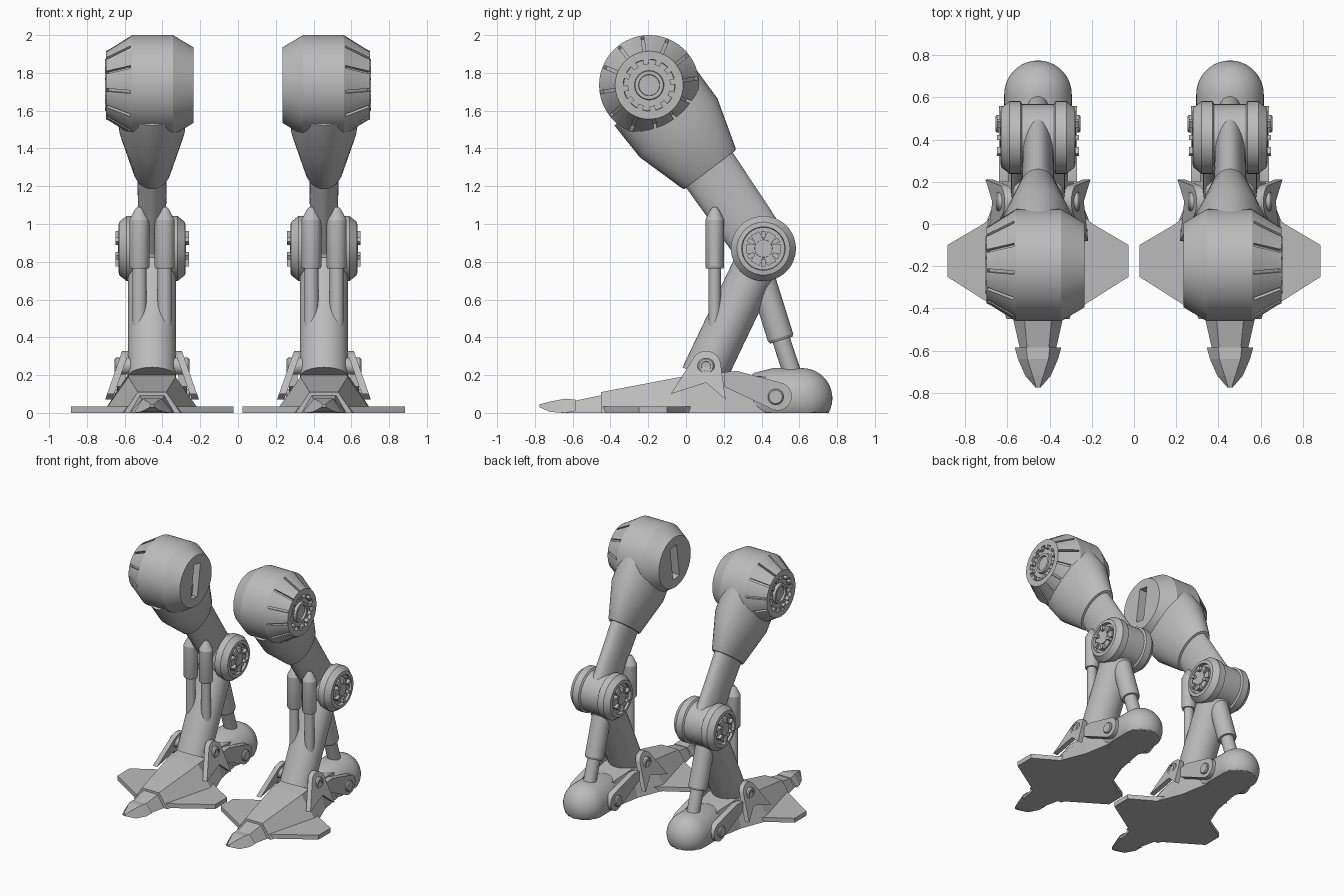
import bpy, bmesh, math
from math import pi, sin, cos
from mathutils import Vector, Matrix

if "Cube" in bpy.data.objects:
    bpy.data.objects.remove(bpy.data.objects["Cube"])

grey = bpy.data.materials.new("plain_grey")
grey.use_nodes = True
tone = (0.5, 0.5, 0.5, 1)
grey.diffuse_color = tone
grey.node_tree.nodes["Principled BSDF"].inputs["Base Color"].default_value = tone

LEG_X = 0.455
HIP, KNEE = (-0.195, 1.735), (0.41, 0.87)


# Each part is made once around x = 0 with +x outward, then placed on both legs
def place(name, bm, smooth=True, cutter=None):
    bmesh.ops.recalc_face_normals(bm, faces=bm.faces)
    for label, side in (("left", 1), ("right", -1)):
        obs = []
        for part in (bm, cutter):
            if part is None:
                continue
            copy = part.copy()
            copy.transform(Matrix.Translation((side * LEG_X, 0, 0)) @ Matrix.Diagonal((side, 1, 1, 1)))
            if side < 0:
                bmesh.ops.reverse_faces(copy, faces=copy.faces)
            me = bpy.data.meshes.new(f"{label}_{name}")
            copy.to_mesh(me)
            copy.free()
            ob = bpy.data.objects.new(f"{label}_{name}", me)
            bpy.context.collection.objects.link(ob)
            me.materials.append(grey)
            obs.append(ob)
        ob = obs[0]
        if cutter:
            mod = ob.modifiers.new("cut", "BOOLEAN")
            mod.operation, mod.object, mod.solver = "DIFFERENCE", obs[1], "EXACT"
            cut = ob.evaluated_get(bpy.context.evaluated_depsgraph_get())
            me = bpy.data.meshes.new_from_object(cut)
            ob.modifiers.clear()
            ob.data = me
            bpy.data.objects.remove(obs[1])
        if smooth:
            bpy.ops.object.select_all(action="DESELECT")
            ob.select_set(True)
            bpy.context.view_layer.objects.active = ob
            bpy.ops.object.shade_smooth_by_angle(angle=math.radians(25))


# Skin a list of closed point rings, capped at both ends
def skin(rings, bm=None):
    bm = bm or bmesh.new()
    vs = [[bm.verts.new(p) for p in r] for r in rings]
    n = len(vs[0])
    for a, b in zip(vs, vs[1:]):
        for i in range(n):
            j = (i + 1) % n
            bm.faces.new((a[i], a[j], b[j], b[i]))
    bm.faces.new(vs[0][::-1])
    bm.faces.new(vs[-1])
    return bm


def ring(c, u, v, seg=48):
    c, u, v = Vector(c), Vector(u), Vector(v)
    return [c + u * cos(2 * pi * i / seg) + v * sin(2 * pi * i / seg) for i in range(seg)]


# Round part about an x axis at (y, z); profile lists (x, radius)
def wheel(center, profile, bm=None, seg=48):
    return skin([ring((x, *center), (0, r, 0), (0, 0, r), seg) for x, r in profile], bm)


# Limb in the yz plane; stations list (y, z, half width in x, half depth)
def limb(stations, x=0, bm=None, seg=40):
    d = Vector((0, stations[-1][0] - stations[0][0], stations[-1][1] - stations[0][1])).normalized()
    side = Vector((0, -d.z, d.y))
    return skin([ring((x, y, z), (rx, 0, 0), side * rd, seg) for y, z, rx, rd in stations], bm)


def box(bm, size, matrix):
    bmesh.ops.create_cube(bm, size=1, matrix=matrix @ Matrix.Diagonal((*size, 1)))


# Blocks repeated around an x axis, at radius r and offset x
def radial(bm, center, count, x, r, size, phase=0, tilt=0):
    for i in range(count):
        m = (Matrix.Translation((0, *center)) @ Matrix.Rotation(2 * pi * i / count + phase, 4, "X")
             @ Matrix.Translation((x, 0, r)) @ Matrix.Rotation(tilt, 4, "Y"))
        box(bm, size, m)


# Flat plate in the yz plane, leaning outward towards its foot, on both sides of the leg
def plates(outline, x, thick, lean=0):
    bm = bmesh.new()
    for s in (1, -1):
        skin([[(s * (x + t + lean * (0.3 - z)), y, z) for y, z in outline] for t in (0, thick)], bm)
    return bm


def arc(cy, cz, r, a0, a1, n=14):
    return [(cy + r * cos(math.radians(a0 + (a1 - a0) * i / n)),
             cz + r * sin(math.radians(a0 + (a1 - a0) * i / n))) for i in range(n + 1)]


# Hip drum with a stepped outer face, radial slits and an inner slot
hip = wheel(HIP, [(-0.22, 0.2), (-0.11, 0.265), (0.105, 0.265), (0.225, 0.19), (0.245, 0.18),
                  (0.245, 0.137), (0.222, 0.135), (0.222, 0.078), (0.245, 0.075), (0.245, 0.056),
                  (0.23, 0.054)], seg=64)
cuts = bmesh.new()
radial(cuts, HIP, 12, 0.18, 0.222, (0.15, 0.016, 0.045), phase=math.radians(8), tilt=0.57)
box(cuts, (0.16, 0.08, 0.26), Matrix.Translation((-0.22, *HIP)) @ Matrix.Rotation(-0.15, 4, "X"))
place("hip_drum", hip, cutter=cuts)
teeth = bmesh.new()
radial(teeth, HIP, 12, 0.233, 0.124, (0.03, 0.03, 0.026), phase=math.radians(8))
place("hip_teeth", teeth, smooth=False)

# Thigh housing and the slimmer bar that enters the knee
place("thigh_housing", limb([(-0.17, 1.68, 0.175, 0.262), (-0.04, 1.51, 0.175, 0.258),
                             (0.12, 1.297, 0.102, 0.178), (0.127, 1.287, 0.095, 0.17)]))
place("thigh_bar", limb([(0.1, 1.32, 0.078, 0.155), (0.41, 0.87, 0.072, 0.145)]))

# Knee drum, rims, spokes and hub
place("knee_drum", wheel(KNEE, [(-0.1, 0.158), (0.1, 0.158)]))
rims, spokes = bmesh.new(), bmesh.new()
for s in (1, -1):
    wheel(KNEE, [(s * x, r) for x, r in ((0.075, 0.16), (0.083, 0.172), (0.135, 0.172), (0.175, 0.14),
                                         (0.178, 0.115), (0.155, 0.112), (0.155, 0.05), (0.18, 0.046))], rims)
    radial(spokes, KNEE, 6, s * 0.172, 0.076, (0.045, 0.024, 0.036))
    radial(spokes, KNEE, 6, s * 0.163, 0.066, (0.022, 0.05, 0.05), phase=pi / 6)
place("knee_rims", rims)
place("knee_spokes", spokes, smooth=False)

# Shin
place("shin", limb([(0.415, 0.87, 0.127, 0.12), (0.357, 0.75, 0.127, 0.12), (0.09, 0.19, 0.127, 0.12)]))

# Twin front pistons
front = bmesh.new()
for x in (-0.067, 0.067):
    limb([(0.152, 0.45, 0.037, 0.033), (0.152, 0.78, 0.037, 0.033)], x, front, 24)
    limb([(0.152, 0.765, 0.048, 0.046), (0.152, 0.775, 0.053, 0.05), (0.152, 1.02, 0.053, 0.05),
          (0.152, 1.07, 0.028, 0.026), (0.152, 1.09, 0.012, 0.012)], x, front, 24)
place("front_pistons", front)

# Rear piston sleeve and rod
place("rear_sleeve", limb([(0.4, 0.72, 0.07, 0.07), (0.5, 0.4, 0.07, 0.07), (0.505, 0.385, 0.062, 0.062)]))
place("rear_rod", limb([(0.49, 0.43, 0.048, 0.048), (0.585, 0.14, 0.048, 0.048)]))

# Heel: rounded capsule flattened on the ground
heel_rings = [(0.32, 0.1), (0.36, 0.135), (0.46, 0.16)]
heel_rings += [(0.615 + 0.16 * sin(a), 0.16 * cos(a)) for a in [i * pi / 20.5 for i in range(11)]]
heel = skin([ring((0, y, 0.077), (r, 0, 0), (0, 0, r)) for y, r in heel_rings])
for v in heel.verts:
    v.co.z = max(v.co.z, 0)
place("heel", heel)


# Foot body, toe and toe cap as trapezoid sections: y, bottom, top, low half width, top half width
def wedge(name, sections):
    place(name, skin([[(-b, y, z0), (b, y, z0), (t, y, z1), (-t, y, z1)]
                      for y, z0, z1, b, t in sections]), smooth=False)


wedge("foot_body", [(-0.45, 0, 0.11, 0.15, 0.075), (-0.03, 0, 0.19, 0.26, 0.125),
                    (0.2, 0, 0.215, 0.17, 0.12), (0.42, 0, 0.19, 0.13, 0.1)])
wedge("toe", [(-0.66, 0, 0.05, 0.07, 0.045), (-0.44, 0, 0.095, 0.12, 0.065)])
wedge("toe_cap", [(-0.775, 0.03, 0.045, 0.012, 0.008), (-0.72, 0.005, 0.06, 0.06, 0.025),
                  (-0.64, 0, 0.075, 0.095, 0.05), (-0.585, 0.01, 0.07, 0.11, 0.055)])

# Side wings of the sole
half = [(0.13, -0.44), (0.43, -0.25), (0.43, -0.1), (0.26, 0.0), (0.2, 0.05)]
outline = half + [(-x, y) for x, y in reversed(half)]
place("sole_wings", skin([[(x, y, z) for x, y in outline] for z in (0, 0.035)]), smooth=False)

# Ankle brackets with pivot pins
bracket = arc(0.106, 0.25, 0.078, 10, 150) + [(-0.08, 0.1), (0.106, 0.16), (0.21, 0.07)]
place("ankle_brackets", plates(bracket, 0.13, 0.038, 0.35))
pins = bmesh.new()
for s in (1, -1):
    wheel((0.106, 0.247), [(s * x, r) for x, r in ((0.1, 0.045), (0.19, 0.045), (0.198, 0.038),
                                                   (0.198, 0.025), (0.188, 0.024))], pins, 24)
    wheel((0.475, 0.085), [(s * x, r) for x, r in ((0.12, 0.042), (0.195, 0.042), (0.202, 0.035))], pins, 24)
place("pivot_pins", pins)

# Heel link arms
arm = arc(0.485, 0.088, 0.075, -120, 65) + [(0.27, 0.222), (0.2, 0.215), (0.2, 0.14)]
place("heel_arms", plates(arm, 0.14, 0.045))
